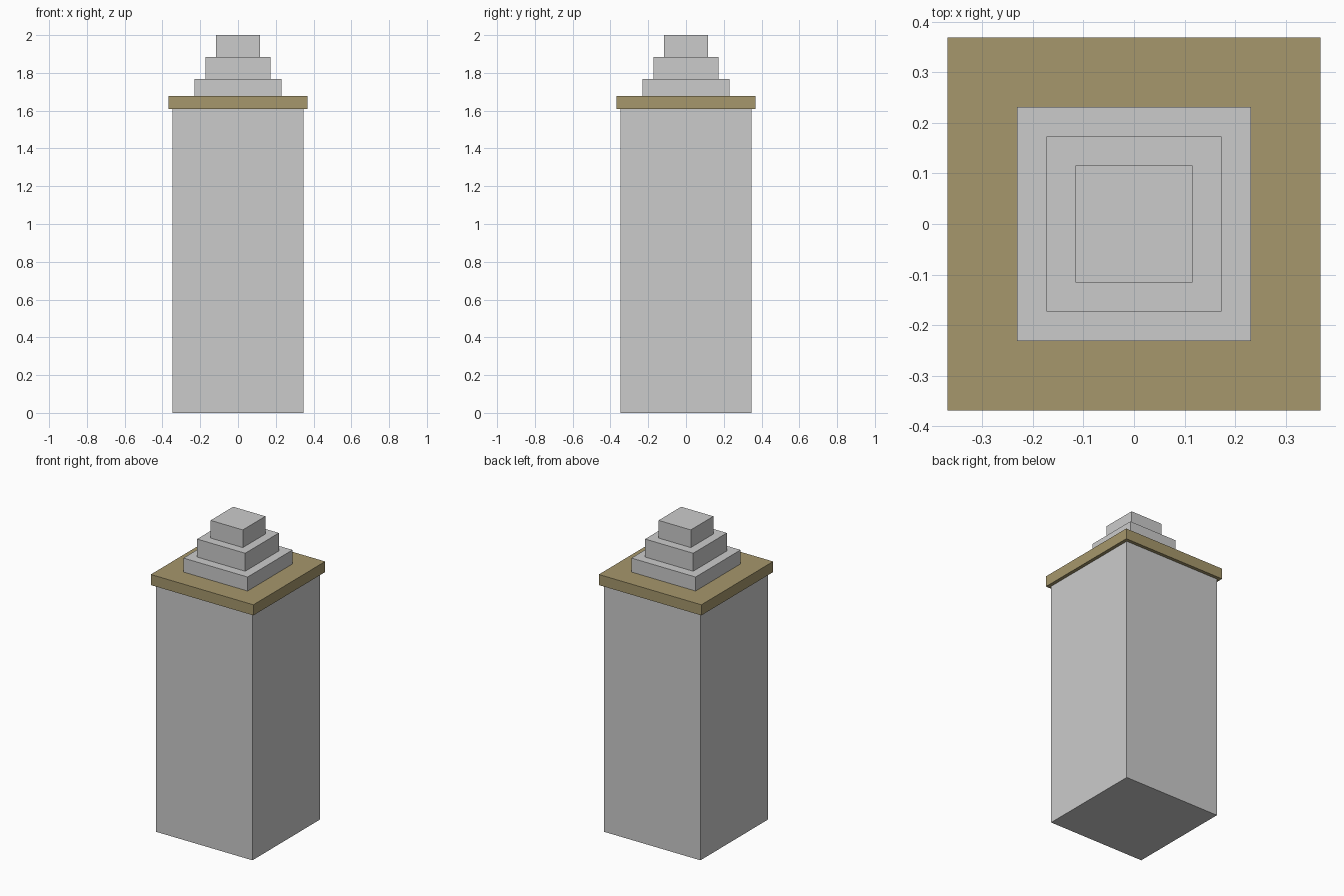
import bpy

if "Cube" in bpy.data.objects:
    bpy.data.objects.remove(bpy.data.objects["Cube"])


def block(name, half, z0, z1):
    """Square block centred on the z axis."""
    bpy.ops.mesh.primitive_cube_add(size=1, location=(0, 0, (z0 + z1) / 2))
    ob = bpy.context.object
    ob.name = name
    ob.scale = (2 * half, 2 * half, z1 - z0)
    bpy.ops.object.transform_apply(location=False, rotation=False, scale=True)
    return ob


# Tall shaft
block("shaft", 0.347, 0.0, 1.608)

# Overhanging golden cap slab
gold = bpy.data.materials.new("gold")
gold.diffuse_color = (0.38, 0.31, 0.15, 1)
gold.use_nodes = True
gold.node_tree.nodes["Principled BSDF"].inputs["Base Color"].default_value = gold.diffuse_color
block("cap_slab", 0.369, 1.608, 1.677).data.materials.append(gold)

# Stepped top
levels = [1.677, 1.768, 1.885, 2.0]
for i, half in enumerate((0.231, 0.173, 0.116)):
    block(f"step_{i + 1}", half, levels[i], levels[i + 1])
